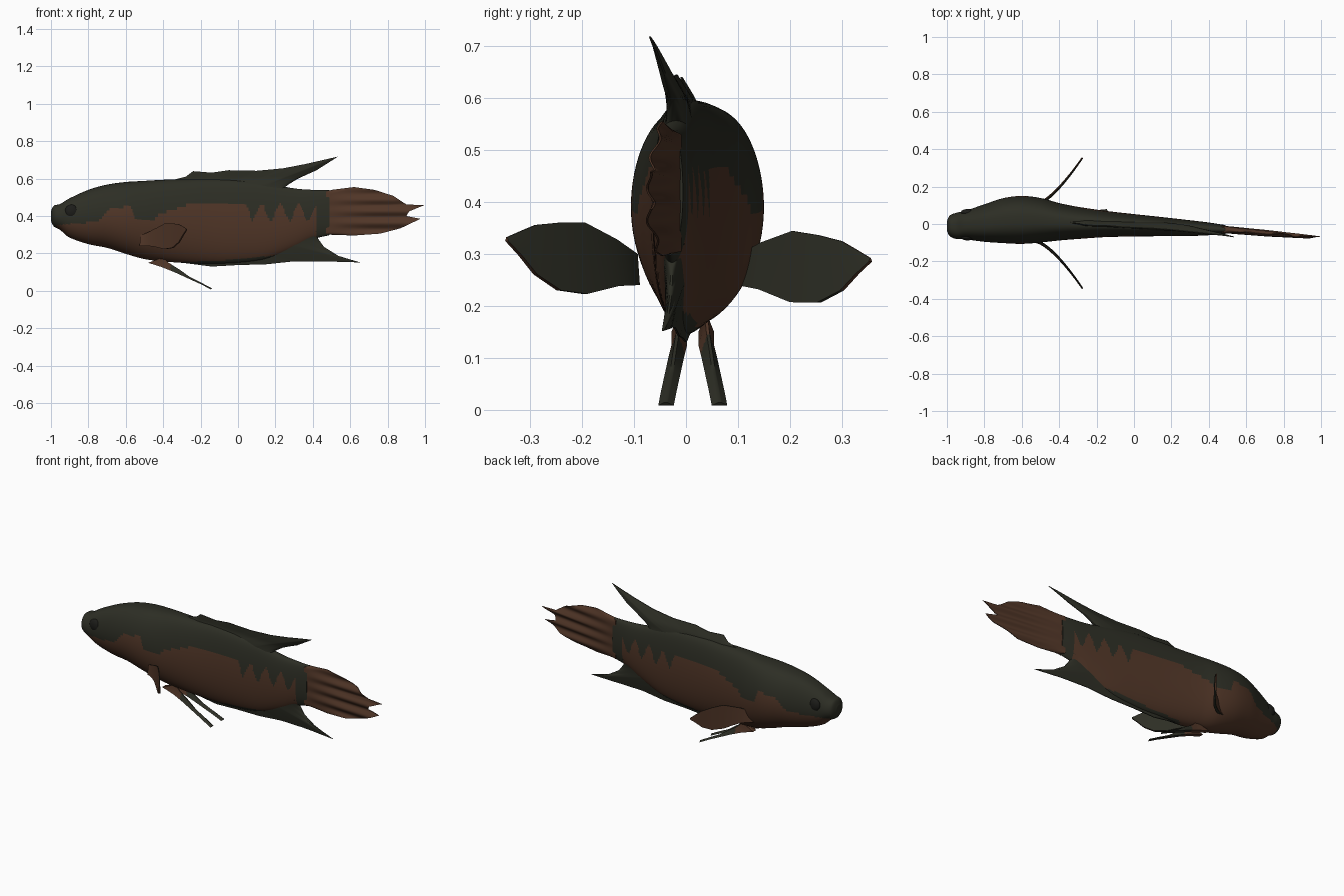
import bpy, bmesh, math
from mathutils import Vector

cube = bpy.data.objects.get("Cube")
if cube:
    bpy.data.objects.remove(cube, do_unlink=True)


def material(name, rgb):
    mat = bpy.data.materials.new(name)
    mat.use_nodes = True
    mat.diffuse_color = (*rgb, 1)
    bsdf = next(n for n in mat.node_tree.nodes if n.type == 'BSDF_PRINCIPLED')
    bsdf.inputs["Base Color"].default_value = (*rgb, 1)
    bsdf.inputs["Roughness"].default_value = 0.8
    return mat


OLIVE = material("dark olive", (0.026, 0.027, 0.018))
BROWN = material("warm brown", (0.08, 0.036, 0.02))
BLACK = material("eye black", (0.012, 0.012, 0.01))


def along(points, u, smooth=False):
    """Point at u (0 to 1) along a list of rows, straight or as a smooth spline."""
    last = len(points) - 1
    s = min(max(u, 0), 1) * last
    i = min(int(s), last - 1)
    f = s - i
    p1, p2 = points[i], points[i + 1]
    if not smooth:
        return [a + (b - a) * f for a, b in zip(p1, p2)]
    p0, p3 = points[max(i - 1, 0)], points[min(i + 2, last)]
    return [b + f / 2 * (c - a + f * (2 * a - 5 * b + 4 * c - d + f * (3 * (b - c) + d - a)))
            for a, b, c, d in zip(p0, p1, p2, p3)]


def value_at(points, x, column=1):
    """Value of a column at position x in a table sorted by x."""
    if x <= points[0][0]:
        return points[0][column]
    for p, q in zip(points, points[1:]):
        if x <= q[0]:
            return p[column] + (q[column] - p[column]) * (x - p[0]) / (q[0] - p[0])
    return points[-1][column]


def loft(name, rings, rule, angle=50):
    """Skin closed rings, cap the ends and colour the faces by a rule."""
    bm = bmesh.new()
    loops = [[bm.verts.new(p) for p in ring] for ring in rings]
    n = len(loops[0])
    for a, b in zip(loops, loops[1:]):
        for i in range(n):
            j = (i + 1) % n
            bm.faces.new((a[i], a[j], b[j], b[i]))
    bm.faces.new(loops[0])
    bm.faces.new(loops[-1])
    bmesh.ops.recalc_face_normals(bm, faces=bm.faces[:])
    bm.normal_update()
    for face in bm.faces:
        face.material_index = rule(face.calc_center_median(), face.normal)
    mesh = bpy.data.meshes.new(name)
    bm.to_mesh(mesh)
    bm.free()
    for mat in (OLIVE, BROWN):
        mesh.materials.append(mat)
    obj = bpy.data.objects.new(name, mesh)
    bpy.context.collection.objects.link(obj)
    shade(obj, angle)


def shade(obj, angle=50):
    bpy.ops.object.select_all(action='DESELECT')
    obj.select_set(True)
    bpy.context.view_layer.objects.active = obj
    bpy.ops.object.shade_smooth_by_angle(angle=math.radians(angle))


def fin(name, base, edge, place, thick, rule, rim=0.002, rays=8, steps=10):
    """Thin blade between a base line and an outer edge."""
    count = (len(edge) - 1) * rays
    rings = []
    for k in range(count + 1):
        a, b = along(base, k / count), along(edge, k / count)
        front, back = [], []
        for j in range(steps + 1):
            v = j / steps
            p = [m + (n - m) * v for m, n in zip(a, b)]
            t = rim + thick * (1 - v)
            front.append(place(*p, t))
            back.append(place(*p, -t))
        rings.append(front + back[::-1])
    loft(name, rings, rule)


# Body stations: x, bottom, top, sideways centre, half width
STATIONS = [
    (-1.0, .375, .425, -.01, .025), (-.985, .345, .455, -.01, .055),
    (-.95, .325, .465, -.01, .07), (-.9, .285, .495, -.005, .077),
    (-.8, .25, .54, .005, .1), (-.7, .23, .568, .018, .12),
    (-.6, .198, .582, .022, .128), (-.5, .17, .588, .02, .119),
    (-.4, .158, .594, .012, .1), (-.3, .15, .596, .006, .086),
    (-.15, .145, .598, 0, .07), (0, .15, .592, -.007, .06),
    (.15, .17, .575, -.014, .051), (.3, .225, .548, -.022, .042),
    (.4, .275, .54, -.026, .034), (.49, .298, .538, -.03, .024)]
SPINE = STATIONS + [(1.0, 0, 0, -.075, 0)]


def spine_y(x):
    return value_at(SPINE, x, 3)


# Pattern limits: brown flank lies between these lines
UPPER = [(-1, .35), (-.86, .36), (-.75, .37), (-.68, .445), (-.57, .45), (-.55, .385),
         (-.45, .38), (-.42, .41), (-.27, .46), (.04, .46), (.07, .42), (.4, .42)]
LOWER = [(-.4, .1), (-.3, .155), (-.1, .16), (.2, .19), (.42, .28)]


def flank(c, normal):
    top = value_at(UPPER, c.x)
    if c.x > .06:
        top += .045 * math.sin(c.x * 20 * math.pi)
    return int(value_at(LOWER, c.x) < c.z < top and -.97 < c.x < .42)


rings = []
SECTION, LENGTH = 72, 260
for i in range(LENGTH + 1):
    x, low, high, cy, half = along(STATIONS, i / LENGTH, True)
    ring = []
    for j in range(SECTION):
        a = 2 * math.pi * j / SECTION
        s, up = math.sin(a), -math.cos(a)
        width = half * abs(s) ** (.9 - .15 * up)
        ring.append((x, cy + math.copysign(width, s), (low + high) / 2 + up * (high - low) / 2))
    rings.append(ring)
loft("body", rings, flank)

# Dorsal fin leans sideways toward its tip
fin("dorsal_fin", [(-.36, .56), (.24, .53)],
    [(-.34, .595), (-.28, .61), (-.24, .64), (-.14, .632), (-.05, .645), (.1, .642),
     (.24, .655), (.36, .678), (.535, .718), (.42, .645), (.32, .6), (.24, .55)],
    lambda x, z, t: (x, spine_y(x) + t - .3 * max(z - .6, 0), z),
    .026, lambda c, n: 0)

# Anal fin
fin("anal_fin", [(-.28, .175), (.42, .32)],
    [(-.28, .148), (-.14, .13), (0, .138), (.15, .142), (.3, .158), (.45, .158),
     (.655, .152), (.54, .185), (.46, .235), (.42, .29)],
    lambda x, z, t: (x, spine_y(x) + t, z), .022, lambda c, n: 0)

# Tail fin with rippled rays and a ragged fork
fin("tail_fin", [(.47, .305), (.47, .53)],
    [(.5, .3), (.62, .296), (.76, .306), (.87, .335), (.975, .385), (.9, .4), (.915, .425),
     (.995, .458), (.9, .462), (.83, .508), (.73, .54), (.62, .555), (.5, .54)],
    lambda x, z, t: (x, spine_y(x) + t + .007 * math.sin(z * 100) * min((x - .47) * 4, 1), z),
    .018, lambda c, n: 1)

for side, label in ((1, "back"), (-1, "front")):
    # Pectoral fins: brown outside, olive inside
    def pectoral(s, z, t):
        bow = t * (1 - s * .5)
        return (-.52 + .245 * max(s, 0) ** .7 - bow * .7,
                .005 + side * (.1 + .25 * s + bow * .7), z - side * .02 * s)
    fin("pectoral_fin_" + label,
        [(0, .24), (.16, .235), (.4, .215), (.6, .218), (.78, .245), (.9, .28), (1, .305)],
        [(0, .3), (.16, .325), (.4, .352), (.6, .348), (.78, .34), (.9, .325), (1, .312)],
        pectoral, .006, lambda c, n: int(n.y * side > .3), rim=.003)

    # Pelvic fins tapering into long filaments
    def pelvic(x, z, t):
        return (x, .013 + side * (.026 + .1 * (max(x + .4, 0)) + t), z)
    fin("pelvic_fin_" + label,
        [(-.48, .15), (-.41, .128), (-.34, .1), (-.27, .068), (-.2, .036), (-.145, .008)],
        [(-.4, .18), (-.37, .15), (-.31, .112), (-.26, .076), (-.195, .043), (-.14, .014)],
        pelvic, .012, lambda c, n: int(c.x < -.36), rim=.003)

    # Eyes set nearly flush with the head
    bpy.ops.mesh.primitive_uv_sphere_add(
        segments=24, ring_count=12, radius=1,
        location=(-.89, -.004 + side * .066, .425))
    eye = bpy.context.object
    eye.name = "eye_" + label
    eye.scale = (.036, .018, .036)
    eye.data.materials.append(BLACK)
    shade(eye)
